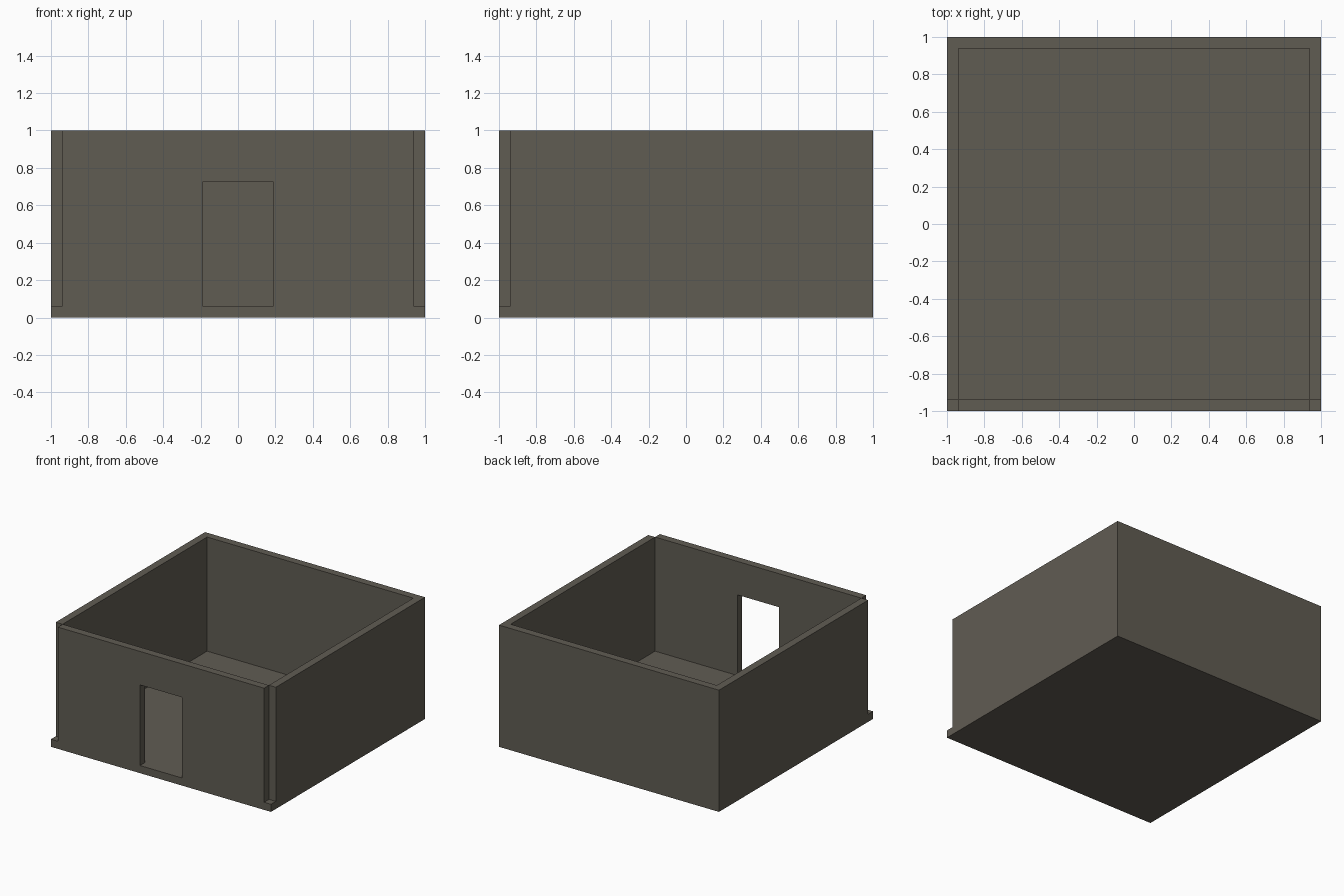
import bpy, bmesh

if "Cube" in bpy.data.objects:
    bpy.data.objects.remove(bpy.data.objects["Cube"])

T = 0.0625            # wall and floor thickness
DOOR_W, DOOR_TOP = 0.19, 0.725

# Grid lines of the blockout: every wall, floor and door edge
XS = [-1, -1 + T, -DOOR_W, DOOR_W, 1 - T, 1]
YS = [-1, -1 + T, 1 - T, 1]
ZS = [0, T, DOOR_TOP, 1]
NX, NY, NZ = len(XS) - 1, len(YS) - 1, len(ZS) - 1


def solid(i, j, k):
    """True where the block at grid cell i, j, k is filled."""
    if not (0 <= i < NX and 0 <= j < NY and 0 <= k < NZ):
        return False
    if k == 0:                                 # floor slab
        return True
    if j == 0:                                 # front wall: open corners, doorway
        return 0 < i < NX - 1 and not (i == 2 and k == 1)
    return j == NY - 1 or i in (0, NX - 1)     # back and side walls


bm = bmesh.new()
verts = {}


def vert(key):
    if key not in verts:
        verts[key] = bm.verts.new((XS[key[0]], YS[key[1]], ZS[key[2]]))
    return verts[key]


# Skin the filled cells with outward faces only (no hidden inner faces)
for i in range(NX):
    for j in range(NY):
        for k in range(NZ):
            if not solid(i, j, k):
                continue
            for axis in range(3):
                for side in (0, 1):
                    n = [i, j, k]
                    n[axis] += 1 if side else -1
                    if solid(*n):
                        continue
                    u, v = (axis + 1) % 3, (axis + 2) % 3
                    corners = []
                    for a, b in ((0, 0), (1, 0), (1, 1), (0, 1)):
                        c = [i, j, k]
                        c[axis] += side
                        c[u] += a
                        c[v] += b
                        corners.append(vert(tuple(c)))
                    bm.faces.new(corners if side else corners[::-1])

mesh = bpy.data.meshes.new("room_shell")
bm.to_mesh(mesh)
bm.free()

# One stone colour
mat = bpy.data.materials.new("dark_stone")
mat.diffuse_color = (0.118, 0.107, 0.086, 1)
mat.use_nodes = True
mat.node_tree.nodes["Principled BSDF"].inputs["Base Color"].default_value = mat.diffuse_color
mesh.materials.append(mat)

room = bpy.data.objects.new("room_shell", mesh)
bpy.context.collection.objects.link(room)
